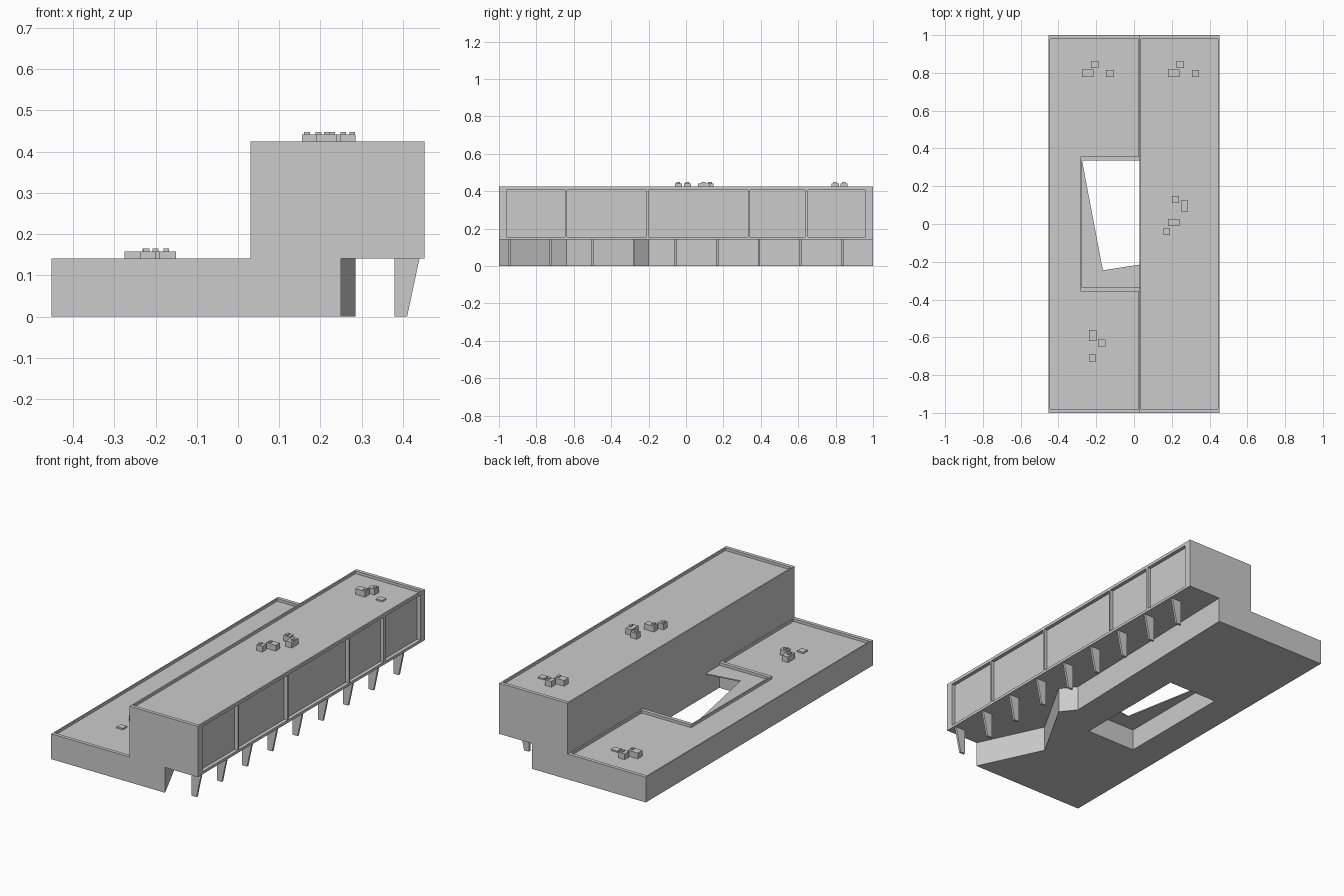
import bpy, bmesh
from mathutils import Vector

if "Cube" in bpy.data.objects:
    bpy.data.objects.remove(bpy.data.objects["Cube"])

AXES = {'Z': lambda a, b, c: (a, b, c), 'Y': lambda a, b, c: (a, c, b)}


def prism(name, outlines, lo, hi, axis='Z'):
    """Extrude one or more 2D outlines between lo and hi along an axis."""
    bm = bmesh.new()
    place = AXES[axis]
    for pts in outlines:
        face = bm.faces.new([bm.verts.new(place(a, b, lo)) for a, b in pts])
        ext = bmesh.ops.extrude_face_region(bm, geom=[face])
        moved = [v for v in ext['geom'] if isinstance(v, bmesh.types.BMVert)]
        bmesh.ops.translate(bm, verts=moved, vec=Vector(place(0, 0, hi - lo)))
    bmesh.ops.recalc_face_normals(bm, faces=bm.faces)
    mesh = bpy.data.meshes.new(name)
    bm.to_mesh(mesh)
    bm.free()
    obj = bpy.data.objects.new(name, mesh)
    bpy.context.collection.objects.link(obj)
    return obj


def rect(x0, x1, y0, y1):
    return [(x0, y0), (x1, y0), (x1, y1), (x0, y1)]


def cut(obj, cutter):
    """Subtract the cutter, apply, and delete it."""
    cutter.hide_render = True
    mod = obj.modifiers.new("cut", 'BOOLEAN')
    mod.operation, mod.solver, mod.object = 'DIFFERENCE', 'EXACT', cutter
    bpy.context.view_layer.objects.active = obj
    bpy.ops.object.modifier_apply(modifier=mod.name)
    bpy.data.objects.remove(cutter)


W, H1, H2, RIM = 0.452, 0.141, 0.424, 0.015   # half width, storey tops, parapet height
STEP = 0.03                                   # inner wall of the upper storey

# Lower storey with the zigzag wall under the overhang
lower = prism("lower_storey", [[(-W, -1), (0.25, -1), (0.08, -0.64), (0.285, -0.28),
                                (0.22, -0.2), (0.25, 1), (-W, 1)]], 0, H1)
cut(lower, prism("courtyard_cutter", [rect(-0.275, STEP, -0.336, 0.336)], -0.1, 0.3))
i = STEP - 0.007
cut(lower, prism("lower_roof_cutter", [[
    (-W + 0.007, -0.98), (i, -0.98), (i, -0.357), (-0.282, -0.357),
    (-0.282, 0.357), (i, 0.357), (i, 0.98), (-W + 0.007, 0.98)]], H1 - RIM, 0.3))

# Thin canopy leaving the irregular courtyard opening
prism("courtyard_canopy", [[(-0.275, 0.336), (-0.275, -0.336), (STEP, -0.336),
                            (STEP, -0.215), (-0.165, -0.245)]], H1 - RIM - 0.006, H1 - RIM)

# Upper storey with sunken roof and window recesses
upper = prism("upper_storey", [rect(STEP, W, -1, 1)], H1, H2)
cut(upper, prism("upper_roof_cutter", [rect(STEP + 0.008, W - 0.008, -0.98, 0.98)], H2 - RIM, 0.6))
bays = [(-0.96, -0.647), (-0.637, -0.21), (-0.2, 0.332), (0.342, 0.637), (0.652, 0.96)]
cut(upper, prism("window_cutter", [rect(W - 0.02, W + 0.1, a, b) for a, b in bays], 0.156, H2 - RIM - 0.002))

# Tapered legs
for n in range(9):
    y = -0.945 + 0.2225 * n
    prism(f"leg_{n + 1}", [[(0.38, 0), (0.41, 0), (0.44, H1), (0.38, H1)]], y - 0.006, y + 0.006, 'Y')

# Rooftop units: centre, size, cap offset (None = flat hatch)
units = [
    (H2, 0.21, 0.797, 0.06, 0.04, 0.018), (H2, 0.245, 0.845, 0.038, 0.038, 0.01),
    (H2, 0.325, 0.797, 0.038, 0.035, None),
    (H2, 0.22, 0.13, 0.038, 0.035, -0.024 + 0.02), (H2, 0.267, 0.095, 0.036, 0.06, 0.01),
    (H2, 0.21, 0.008, 0.06, 0.036, -0.015), (H2, 0.173, -0.04, 0.036, 0.036, -0.006),
    (H1, -0.245, 0.797, 0.06, 0.04, 0.02), (H1, -0.208, 0.845, 0.038, 0.038, 0.008),
    (H1, -0.127, 0.797, 0.04, 0.035, None),
    (H1, -0.218, -0.59, 0.038, 0.06, -0.004), (H1, -0.17, -0.63, 0.04, 0.036, -0.004),
    (H1, -0.22, -0.71, 0.038, 0.036, None)]
for n, (top, x, y, sx, sy, cap) in enumerate(units, 1):
    z = top - RIM
    body = top + 0.017 if cap is not None else z + 0.008
    prism(f"roof_unit_{n}", [rect(x - sx / 2, x + sx / 2, y - sy / 2, y + sy / 2)], z - 0.001, body)
    if cap is not None:
        prism(f"roof_unit_cap_{n}", [rect(x + cap - 0.007, x + cap + 0.007, y - 0.012, y + 0.008)],
              body, body + 0.007)
